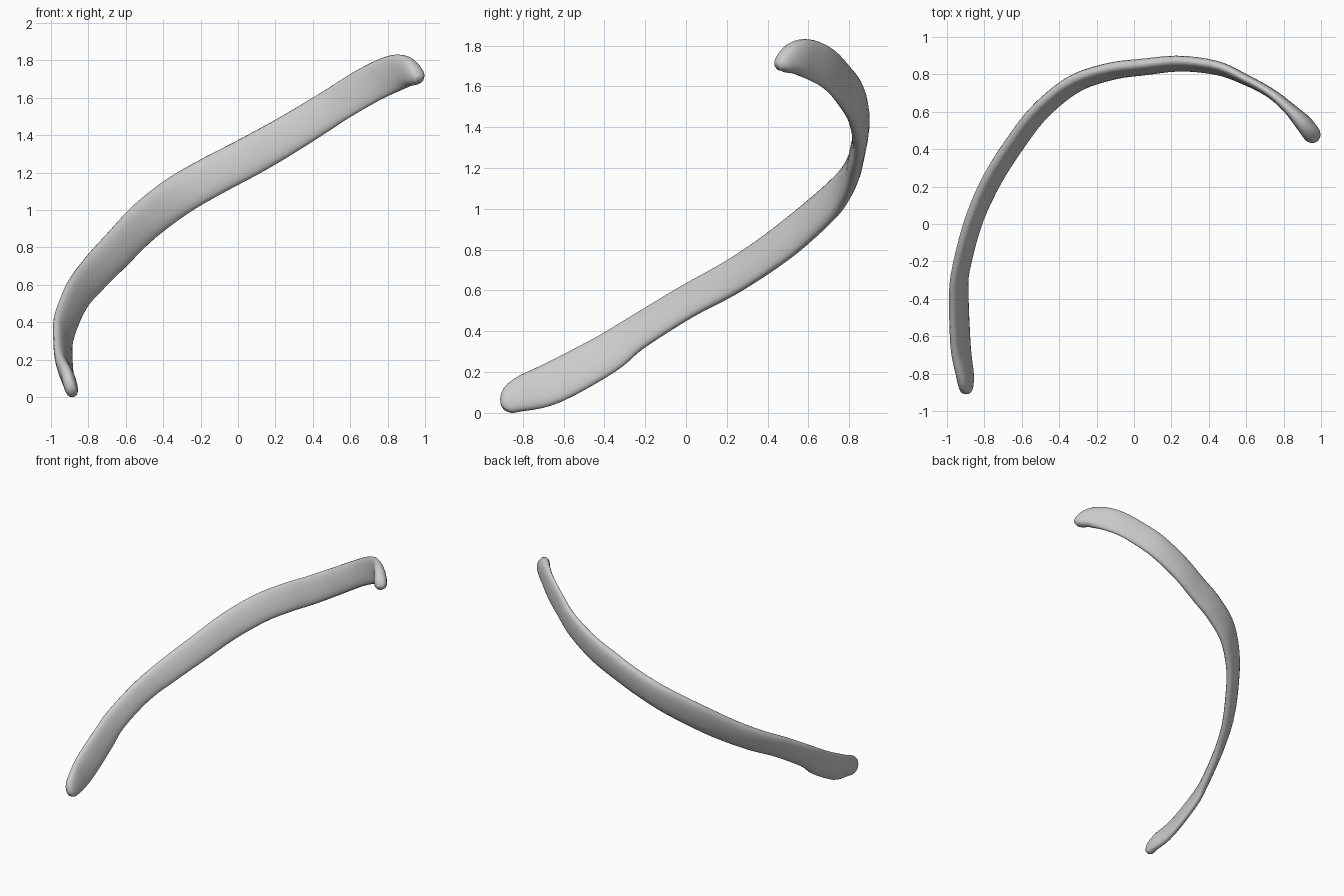
import bpy, bmesh, math
from mathutils import Vector

if "Cube" in bpy.data.objects:
    bpy.data.objects.remove(bpy.data.objects["Cube"])

# Stations along the bone: x, y, z, half width, half thickness, lean (degrees)
STATIONS = [
    (-.885, -.897, .045, .018, .018, 20), (-.89, -.875, .060, .055, .035, 20),
    (-.90, -.81, .105, .088, .040, 20), (-.925, -.65, .165, .108, .038, 22),
    (-.935, -.40, .300, .104, .036, 22), (-.925, -.25, .405, .092, .036, 22),
    (-.86, .00, .560, .090, .038, 22), (-.765, .22, .680, .097, .040, 22),
    (-.64, .42, .812, .102, .042, 20), (-.50, .60, .955, .106, .042, 18),
    (-.32, .745, 1.093, .108, .042, 16), (-.13, .812, 1.203, .108, .042, 13),
    (.05, .837, 1.297, .107, .042, 11), (.25, .855, 1.410, .104, .040, 10),
    (.45, .83, 1.533, .102, .036, 8), (.60, .768, 1.628, .102, .030, 3),
    (.73, .697, 1.702, .103, .029, 0), (.83, .615, 1.745, .100, .035, -3),
    (.90, .54, 1.755, .085, .048, -5), (.95, .475, 1.730, .050, .050, -5),
    (.966, .447, 1.712, .020, .025, -5)]
STEPS, SIDES = 4, 20


def spline(a, b, c, d, t):
    return [.5 * (2*q + (r-p)*t + (2*p-5*q+4*r-s)*t*t + (3*q-p-3*r+s)*t**3)
            for p, q, r, s in zip(a, b, c, d)]


# Smooth path through the stations
pts = [STATIONS[0]] + STATIONS + [STATIONS[-1]]
path = [spline(*pts[i:i + 4], k / STEPS)
        for i in range(len(STATIONS) - 1) for k in range(STEPS)]
path.append(list(STATIONS[-1]))

# Flattened oval rings swept along the path
bm = bmesh.new()
rings = []
for i, p in enumerate(path):
    tan = (Vector(path[min(i + 1, len(path) - 1)][:3])
           - Vector(path[max(i - 1, 0)][:3])).normalized()
    out = Vector((-tan.y, tan.x, 0)).normalized()
    up = tan.cross(out)
    if up.z < 0:
        up = -up
    lean = math.radians(p[5])
    wide = up * math.cos(lean) + out * math.sin(lean)
    thin = out * math.cos(lean) - up * math.sin(lean)
    ring = []
    for k in range(SIDES):
        a = 2 * math.pi * k / SIDES
        c, s = math.cos(a), math.sin(a)
        w = p[3] * math.copysign(abs(s) ** .85, s)
        t = p[4] * math.copysign(abs(c) ** .85, c)
        if c < 0:   # shallow hollow on the inner face
            t *= .85
        ring.append(bm.verts.new(Vector(p[:3]) + wide * w + thin * t))
    rings.append(ring)

for r0, r1 in zip(rings, rings[1:]):
    for k in range(SIDES):
        n = (k + 1) % SIDES
        bm.faces.new((r0[k], r0[n], r1[n], r1[k]))
bm.faces.new(rings[0])
bm.faces.new(rings[-1])
bmesh.ops.recalc_face_normals(bm, faces=bm.faces)

# Rest the bone on the floor
low = min(v.co.z for v in bm.verts)
bmesh.ops.translate(bm, verts=bm.verts, vec=(0, 0, -low))
for f in bm.faces:
    f.smooth = True

mesh = bpy.data.meshes.new("rib_bone")
bm.to_mesh(mesh)
bm.free()
bpy.context.collection.objects.link(bpy.data.objects.new("rib_bone", mesh))
